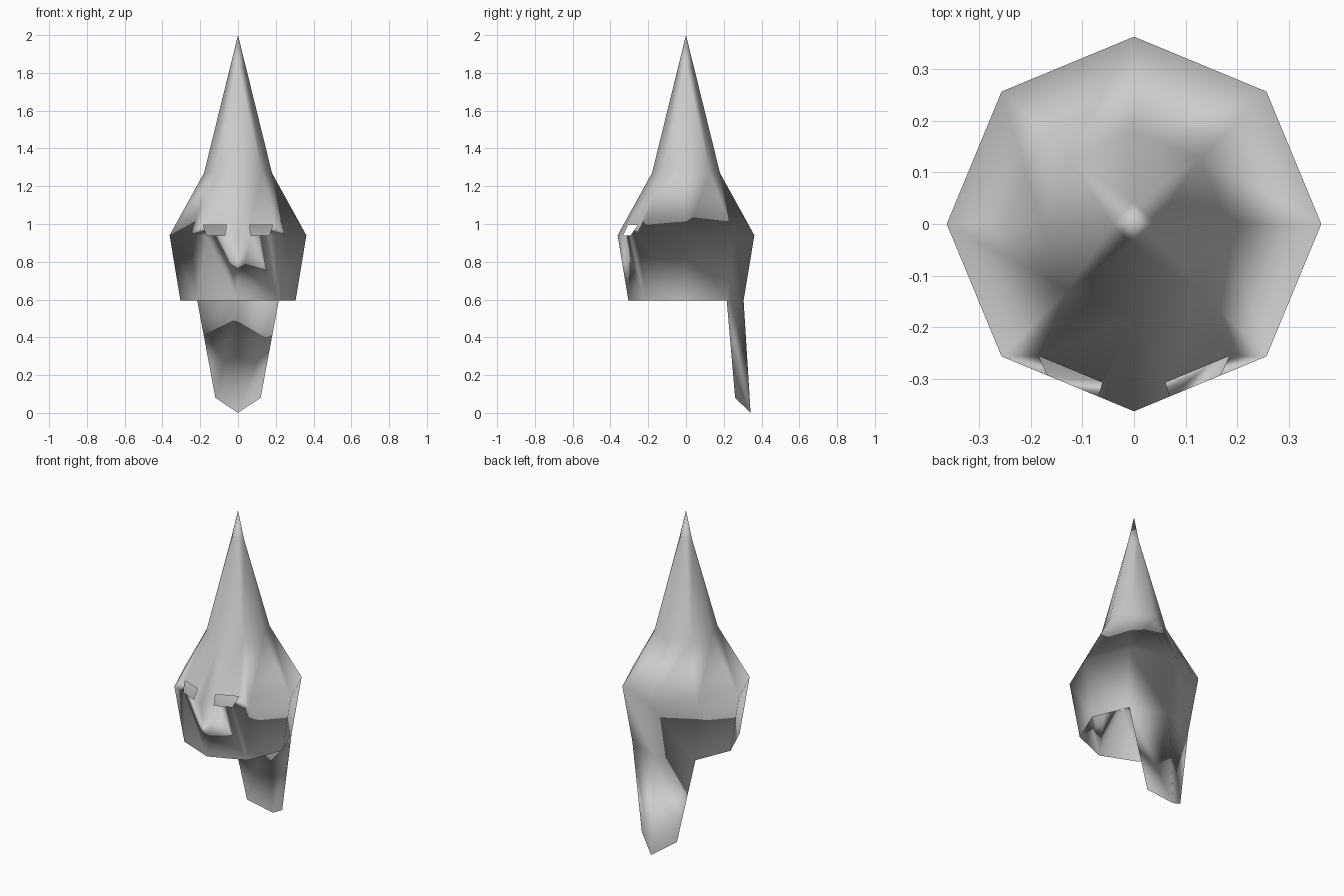
import bpy, bmesh, math
from mathutils import Vector

if "Cube" in bpy.data.objects:
    bpy.data.objects.remove(bpy.data.objects["Cube"])

cloth = bpy.data.materials.new("grey_cloth")
cloth.diffuse_color = (0.6, 0.6, 0.6, 1)
cloth.use_nodes = True
cloth.node_tree.nodes["Principled BSDF"].inputs["Base Color"].default_value = cloth.diffuse_color

bm = bmesh.new()


def ring(radius, z, sides=8):
    # First vertex faces the front (-y), going counter-clockwise
    angles = [-math.pi / 2 + i * math.tau / sides for i in range(sides)]
    return [bm.verts.new((radius * math.cos(a), radius * math.sin(a), z)) for a in angles]


def face(*verts, flip=False):
    return bm.faces.new(verts[::-1] if flip else verts)


rim = ring(0.305, 0.595)
brow = ring(0.362, 0.94)
neck = ring(0.18, 1.27)
tip = ring(0.042, 1.83, 4)
apex = bm.verts.new((0, 0, 2))

# Pointed peak: four-sided tip blending into the eight-sided hood
for i in range(4):
    a, b = tip[i], tip[(i + 1) % 4]
    n0, n1, n2 = (neck[(2 * i + k) % 8] for k in range(3))
    face(a, b, apex)
    face(n0, n1, a)
    face(n1, b, a)
    face(n1, n2, b)


def eye_points(b0, b1, t0, t1):
    # Trapezoid opening on a front panel, resting on the brow edge
    def at(u, v):
        return bm.verts.new(b0.co.lerp(b1.co, u).lerp(t0.co.lerp(t1.co, u), v))
    return at(0.27, 0), at(0.26, 0.167), at(0.785, 0.167), at(0.65, 0)


# Flared hood and the face band below it (the band faces inwards)
for i in range(8):
    j = (i + 1) % 8
    b0, b1, t0, t1 = brow[i], brow[j], neck[i], neck[j]
    if i in (0, 7):
        if i == 7:
            b0, b1, t0, t1 = b1, b0, t1, t0
        mirrored = i == 7
        e0, e1, e2, e3 = eye_points(b0, b1, t0, t1)
        face(b0, e0, e1, t0, flip=mirrored)
        face(e1, e2, t1, t0, flip=mirrored)
        face(e3, b1, t1, e2, flip=mirrored)
        r0, r1 = (rim[0], rim[1]) if i == 0 else (rim[0], rim[7])
        face(r0, e0, b0, flip=mirrored)
        face(r0, r1, e3, e0, flip=not mirrored)
        face(r1, b1, e3, flip=not mirrored)
    else:
        face(b0, b1, t1, t0)
        face(rim[i], rim[j], b1, b0, flip=True)

# Tail hanging from the back of the band
spine = bm.verts.new((0, 0.342, 0))
for side, k in ((1, 3), (-1, 5)):
    edge = bm.verts.new((side * 0.12, 0.26, 0.08))
    face(rim[k], edge, spine, rim[4], flip=side < 0)

for f in bm.faces:
    f.smooth = True

mesh = bpy.data.meshes.new("pointed_hood")
bm.to_mesh(mesh)
bm.free()
mesh.materials.append(cloth)
hood = bpy.data.objects.new("pointed_hood", mesh)
bpy.context.collection.objects.link(hood)
